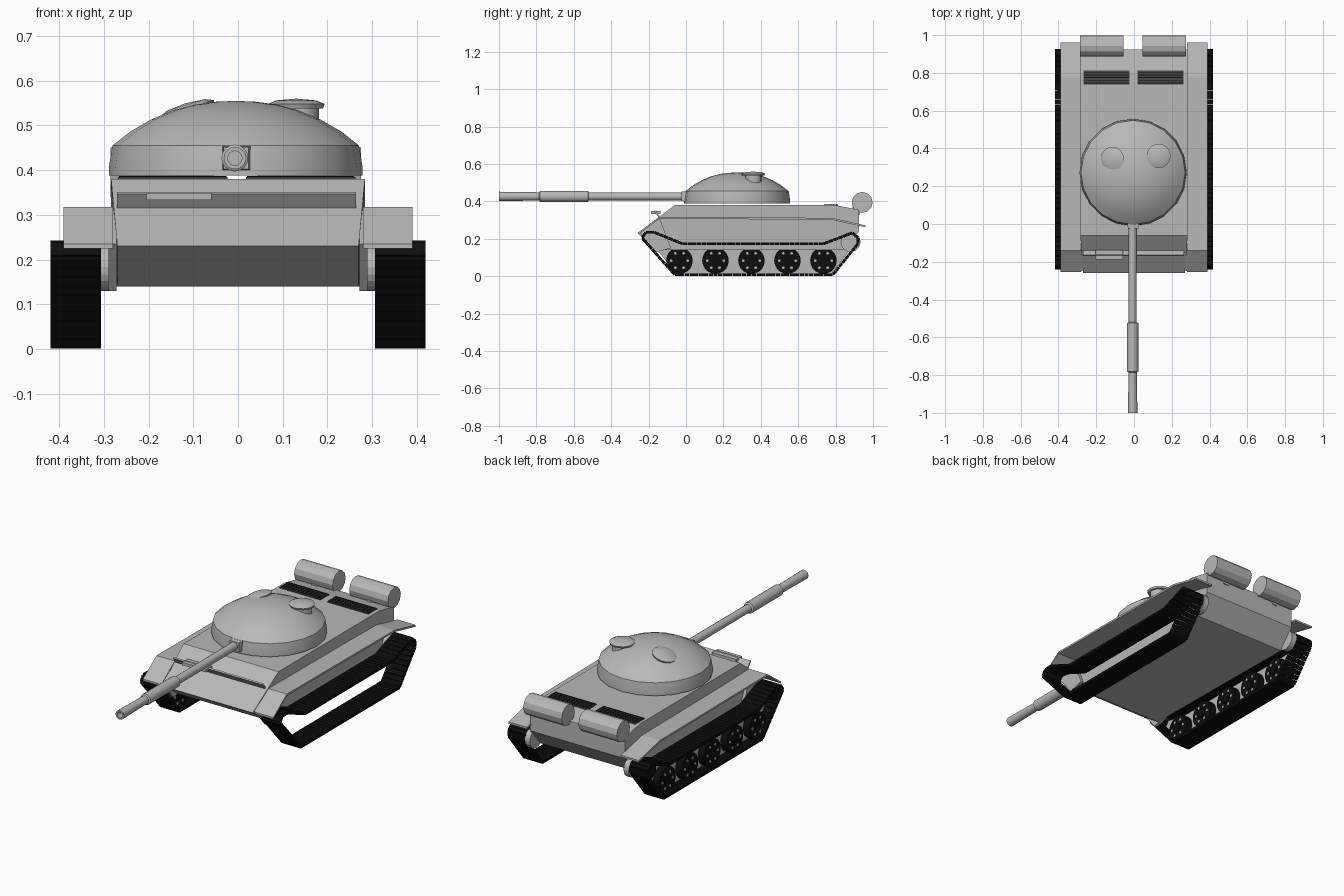
import bpy, bmesh, math
from mathutils import Vector, Matrix

cube = bpy.data.objects.get("Cube")
if cube:
    bpy.data.objects.remove(cube, do_unlink=True)


def material(name, value):
    m = bpy.data.materials.new(name)
    m.use_nodes = True
    color = (value, value, value, 1)
    m.diffuse_color = color
    node = m.node_tree.nodes["Principled BSDF"]
    node.inputs["Base Color"].default_value = color
    node.inputs["Roughness"].default_value = 0.8
    return m


GREY = material("armour grey", 0.48)
BLACK = material("track black", 0.004)
DARK = material("grille dark grey", 0.07)


def finish(bm, name, mat, smooth=None):
    bmesh.ops.recalc_face_normals(bm, faces=bm.faces)
    mesh = bpy.data.meshes.new(name)
    bm.to_mesh(mesh)
    bm.free()
    mesh.materials.append(mat)
    ob = bpy.data.objects.new(name, mesh)
    bpy.context.collection.objects.link(ob)
    if smooth:
        bpy.ops.object.select_all(action='DESELECT')
        ob.select_set(True)
        bpy.context.view_layer.objects.active = ob
        bpy.ops.object.shade_smooth_by_angle(angle=math.radians(smooth))
    return ob


def add_box(bm, center, size, rot=None):
    m = Matrix.Translation(center) @ (rot or Matrix()) @ Matrix.Diagonal((*size, 1))
    bmesh.ops.create_cube(bm, size=1, matrix=m)


def box(name, center, size, mat=GREY, rot=None):
    bm = bmesh.new()
    add_box(bm, center, size, rot)
    return finish(bm, name, mat)


def add_cyl_x(bm, center, radius, width, sides):
    m = Matrix.Translation(center) @ Matrix.Rotation(math.pi / 2, 4, 'Y')
    bmesh.ops.create_cone(bm, cap_ends=True, segments=sides, radius1=radius,
                          radius2=radius, depth=width, matrix=m)


def cyl_x(name, center, radius, width, sides=20, mat=GREY, smooth=None):
    bm = bmesh.new()
    add_cyl_x(bm, center, radius, width, sides)
    return finish(bm, name, mat, smooth)


def prism(name, profile, x0, x1, mat=GREY):
    """Side profile of (y, z) points extruded from x0 to x1."""
    bm = bmesh.new()
    face = bm.faces.new([bm.verts.new((x0, y, z)) for y, z in profile])
    new = bmesh.ops.extrude_face_region(bm, geom=[face])["geom"]
    verts = [v for v in new if isinstance(v, bmesh.types.BMVert)]
    bmesh.ops.translate(bm, verts=verts, vec=(x1 - x0, 0, 0))
    return finish(bm, name, mat)


def lathe(name, profile, place, sides, smooth=35, mat=GREY):
    """Revolve (radius, height) points about local z, then place."""
    bm = bmesh.new()
    verts = [bm.verts.new((r, 0, h)) for r, h in profile]
    edges = [bm.edges.new(p) for p in zip(verts, verts[1:])]
    bmesh.ops.spin(bm, geom=verts + edges, axis=(0, 0, 1), cent=(0, 0, 0),
                   angle=math.tau, steps=sides, use_merge=True)
    bmesh.ops.remove_doubles(bm, verts=bm.verts, dist=1e-4)
    bmesh.ops.transform(bm, matrix=place, verts=bm.verts)
    return finish(bm, name, mat, smooth)


# Hull, narrowing slightly at the nose
hull = prism("hull", [(-.26, .23), (-.06, .38), (.8, .38), (.925, .355),
                      (.925, .24), (.84, .14), (-.13, .14)], -.284, .284)
for v in hull.data.vertices:
    if v.co.y < -.1:
        v.co.x *= .95

# Splash board and headlamp guard on the front plate
tilt = Matrix.Rotation(math.radians(37), 4, 'X')
box("splash_board", (-.003, -.155, .333), (.535, .008, .04), GREY, tilt)
box("board_bracket", (-.132, -.162, .341), (.145, .05, .016))

# Fenders and final drives on both sides
FENDER = [(-.255, .235), (-.14, .318), (.78, .312), (.96, .272)]
for side, label in ((1, "left"), (-1, "right")):
    loop = FENDER + [(y, z - .01) for y, z in reversed(FENDER)]
    prism(label + "_fender", loop, side * .28, side * .39)
    cyl_x(label + "_final_drive", (side * .295, .88, .183), .053, .03)
    cyl_x(label + "_drive_hub", (side * .305, .88, .183), .026, .02)
    prism(label + "_front_gusset", [(-.25, .235), (-.14, .31), (-.08, .15), (-.16, .13)],
          side * .272, side * .29)
    box(label + "_engine_grille", (side * .143 - .003, .775, .381),
        (.245, .075, .008), DARK)

# Grille slats
bm = bmesh.new()
for side in (1, -1):
    for i in range(5):
        add_box(bm, (side * .143 - .003, .747 + i * .014, .385), (.24, .004, .004))
finish(bm, "grille_slats", BLACK)

# Fuel drums on the rear
for side, label in ((1, "left"), (-1, "right")):
    cyl_x(label + "_fuel_drum", (side * .165 - .005, .942, .395), .056, .23, 12)
    box(label + "_drum_bracket", (side * .165 - .005, .91, .35), (.03, .04, .04))

# Tracks: separate links laid along a closed path
TRACK = [(-.06, .008), (.785, .008), (.92, .175), (.92, .205), (.89, .232),
         (.735, .174), (-.02, .174), (-.17, .235), (-.215, .235), (-.235, .205)]


def track(name, x):
    bm = bmesh.new()
    for a, b in zip(TRACK, TRACK[1:] + TRACK[:1]):
        a, b = Vector((x, *a)), Vector((x, *b))
        d = b - a
        count = max(1, round(d.length / .026))
        rot = Matrix.Rotation(math.atan2(d.z, d.y), 4, 'X')
        for i in range(count):
            p = a + d * (i + .5) / count
            add_box(bm, p, (.112, d.length / count * .93, .015), rot)
    finish(bm, name, BLACK)


track("left_track", .363)
track("right_track", -.363)

# Running gear on the right side
prism("right_suspension_plate", [(-.055, .016), (.78, .016), (.9, .17), (.735, .165),
                                 (-.02, .165), (-.2, .2)], -.366, -.36)
wheels, bolts = bmesh.new(), bmesh.new()
for i in range(5):
    c = Vector((-.363, -.035 + i * .1925, .084))
    add_cyl_x(wheels, c, .071, .08, 20)
    add_cyl_x(wheels, c, .024, .094, 10)
    for k in range(6):
        a = k * math.tau / 6
        add_cyl_x(bolts, c + Vector((0, math.cos(a), math.sin(a))) * .044, .008, .084, 6)
add_cyl_x(wheels, (-.363, -.19, .197), .036, .08, 16)
add_cyl_x(wheels, (-.363, .872, .185), .042, .08, 16)
finish(wheels, "road_wheels", BLACK, 35)
finish(bolts, "wheel_bolts", GREY)

# Turret dome
lathe("turret", [(0, .388), (.284, .388), (.284, .405), (.276, .455), (.235, .487),
                 (.19, .513), (.14, .534), (.09, .547), (.045, .553), (0, .555)],
      Matrix.Translation((-.005, .273, 0)), 20, 24)

# Hatches
HATCH = [(0, -.012), (.06, -.012), (.064, -.002), (.045, .006), (0, .01)]
lathe("left_cupola", [(0, .49), (.043, .49), (.043, .545), (0, .545)],
      Matrix.Translation((.138, .36, 0)), 16)
lathe("left_hatch", HATCH, Matrix.Translation((.13, .36, .55)), 16)
lathe("right_hatch", HATCH, Matrix.Translation((-.115, .345, .54))
      @ Matrix.Rotation(math.radians(-17), 4, 'Y'), 16)

# Gun with sleeve and hollow muzzle
AIM = Matrix.Translation((-.007, 0, .427)) @ Matrix.Rotation(math.pi / 2, 4, 'X')
lathe("gun_barrel", [(0, -.06), (.022, -.06), (.021, .52), (.03, .525), (.03, .78),
                     (.022, .785), (.025, 1), (.016, 1), (.016, .9), (0, .9)], AIM, 16)

# Mantlet, tapering forward
mantlet = box("mantlet", (-.003, .02, .427), (.078, .09, .066))
for v in mantlet.data.vertices:
    if v.co.y < 0:
        v.co.x = -.007 + (v.co.x + .007) * .72
        v.co.z = .427 + (v.co.z - .427) * .75
